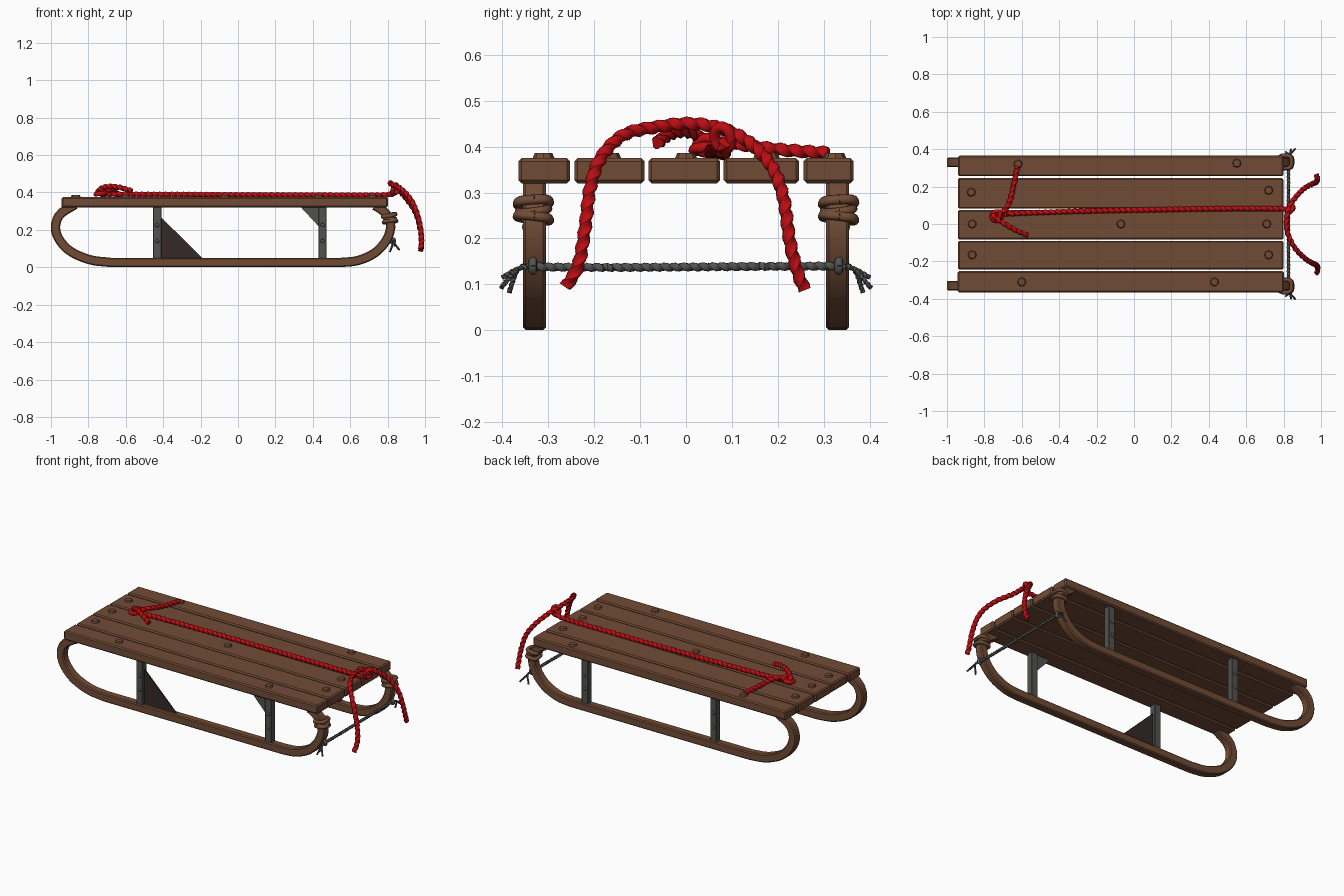
import bpy, bmesh, math, random
from mathutils import Vector, Quaternion

if "Cube" in bpy.data.objects:
    bpy.data.objects.remove(bpy.data.objects["Cube"])

random.seed(3)

def material(name, rgb):
    m = bpy.data.materials.new(name)
    m.diffuse_color = (*rgb, 1)
    m.use_nodes = True
    m.node_tree.nodes["Principled BSDF"].inputs["Base Color"].default_value = m.diffuse_color
    return m

WOOD = material("brown wood", (0.165, 0.071, 0.036))
RED = material("red rope", (0.50, 0.004, 0.006))
GREY = material("grey metal", (0.085, 0.085, 0.08))
DARK = material("dark brown plate", (0.035, 0.022, 0.021))

def finish(name, bm, mat, angle=35):
    bmesh.ops.recalc_face_normals(bm, faces=bm.faces)
    me = bpy.data.meshes.new(name)
    bm.to_mesh(me)
    bm.free()
    me.materials.append(mat)
    ob = bpy.data.objects.new(name, me)
    bpy.context.collection.objects.link(ob)
    bpy.ops.object.select_all(action='DESELECT')
    ob.select_set(True)
    bpy.context.view_layer.objects.active = ob
    bpy.ops.object.shade_smooth_by_angle(angle=math.radians(angle))
    return ob

def box(name, lo, hi, mat, bevel=0.0):
    bm = bmesh.new()
    bmesh.ops.create_cube(bm, size=1)
    for v in bm.verts:
        v.co = [(a + b) / 2 + c * (b - a) for a, b, c in zip(lo, hi, v.co)]
    if bevel:
        bmesh.ops.bevel(bm, geom=bm.edges[:], offset=bevel, segments=1, affect='EDGES')
    return finish(name, bm, mat, 20)

def smooth_path(pts, step=0.008):
    """Catmull-Rom curve through the points, sampled about every step."""
    p = [Vector(q) for q in pts]
    p = [2 * p[0] - p[1]] + p + [2 * p[-1] - p[-2]]
    out = []
    for a, b, c, d in zip(p, p[1:], p[2:], p[3:]):
        n = max(2, int((c - b).length / step))
        for i in range(n):
            t = i / n
            out.append(0.5 * (2 * b + (c - a) * t + (2 * a - 5 * b + 4 * c - d) * t * t
                              + (3 * b - a - 3 * c + d) * t ** 3))
    return out + [p[-2]]

def sweep(name, path, profile, mat, ref=(0, 1, 0), pitch=0, angle=35):
    """Sweep a 2D profile along a path, optionally twisting it."""
    bm = bmesh.new()
    n, rings, dist, last = Vector(ref), [], 0, None
    for i, p in enumerate(path):
        t = (path[min(i + 1, len(path) - 1)] - path[max(i - 1, 0)]).normalized()
        n = (n - t * n.dot(t)).normalized()
        b = t.cross(n)
        dist += (p - last).length if last is not None else 0
        last = p
        q = Quaternion(t, dist / pitch * math.tau if pitch else 0)
        rings.append([bm.verts.new(p + q @ (n * u + b * v)) for u, v in profile])
    k = len(profile)
    for r, s in zip(rings, rings[1:]):
        for j in range(k):
            bm.faces.new((r[j], r[(j + 1) % k], s[(j + 1) % k], s[j]))
    bm.faces.new(rings[0])
    bm.faces.new(rings[-1])
    return finish(name, bm, mat, angle)

def lobed(r, depth=0.16, n=15):
    return [(r * (1 + depth * math.cos(3 * a)) * math.cos(a),
             r * (1 + depth * math.cos(3 * a)) * math.sin(a))
            for a in (math.tau * i / n for i in range(n))]

def rope(name, pts, r=0.0135, mat=RED):
    return sweep(name, smooth_path(pts), lobed(r), mat, (0.1, 0.2, 0.97), r * 7, 50)

def loop(name, center, u, v, r, mat, power=1.0):
    """Closed rope ring spanned by the half axes u and v."""
    f = lambda x: math.copysign(abs(x) ** power, x)
    c, u, v = Vector(center), Vector(u), Vector(v)
    path = [c + u * f(math.cos(a)) + v * f(math.sin(a))
            for a in (math.tau * i / 32 + 0.01 for i in range(33))]
    return sweep(name, path, lobed(r, 0.06, 10), mat, u.cross(v).normalized(), 0, 50)

# Seat planks with chipped, slightly uneven ends
for i, (y0, y1) in enumerate([(-.365, -.252), (-.243, -.090), (-.082, .074), (.082, .246), (.256, .365)]):
    e = random.uniform(0, 0.008)
    box(f"seat_plank_{i + 1}", (-0.945 + e, y0, 0.32), (0.803 - e, y1, 0.375), WOOD, 0.007)

# Low domed bolts on the seat
for i, (x, y) in enumerate([(.55, .325), (.72, .18), (.71, 0), (.72, -.165), (.43, -.31), (-.07, 0),
                            (-.60, -.31), (-.865, -.165), (-.865, 0), (-.87, .17), (-.62, .32)]):
    bm = bmesh.new()
    bmesh.ops.create_cone(bm, cap_ends=True, segments=8, radius1=0.025, radius2=0.019, depth=0.014)
    bmesh.ops.translate(bm, verts=bm.verts, vec=(x, y, 0.379))
    finish(f"seat_bolt_{i + 1}", bm, WOOD, 20)

# Bent runners: two curled ends joined by a straight bottom
rear_curl = [(-.87, 0, .335), (-.92, 0, .307), (-.958, 0, .275), (-.976, 0, .215), (-.957, 0, .15),
             (-.895, 0, .085), (-.79, 0, .04), (-.68, 0, .026)]
front_curl = [(.55, 0, .026), (.64, 0, .036), (.73, 0, .076), (.79, 0, .14), (.816, 0, .21),
              (.804, 0, .27), (.765, 0, .31), (.73, 0, .33)]
h = 0.025
square = [(-h, -h + .006), (-h + .006, -h), (h - .006, -h), (h, -h + .006),
          (h, h - .006), (h - .006, h), (-h + .006, h), (-h, h - .006)]

for side, s in (("front", -1), ("back", 1)):
    off = Vector((0, 0.33 * s, 0))
    path = [p + off for p in smooth_path(rear_curl, 0.02) + smooth_path(front_curl, 0.02)]
    sweep(f"{side}_runner", path, square, WOOD, (0, 1, 0), 0, 30)

    # Metal struts with bolts on the outer face
    for n, x in (("rear", -0.432), ("fore", 0.452)):
        box(f"{side}_{n}_strut", (x - .022, s * .33 - .02, .04), (x + .022, s * .33 + .02, .325), GREY, 0.003)
        for z in (0.14, 0.225):
            bm = bmesh.new()
            bmesh.ops.create_uvsphere(bm, u_segments=8, v_segments=6, radius=0.011)
            for v in bm.verts:
                v.co = (v.co.x + x, v.co.y * 0.6 + s * 0.35, v.co.z + z)
            finish(f"{side}_{n}_strut_bolt", bm, GREY)

    # Cord wrapped round the curled runner end
    loop(f"{side}_wrap_upper", (.808, s * .332, .278), (.034, 0, .006), (0, .034, .002), .011, WOOD, .6)
    loop(f"{side}_wrap_middle", (.811, s * .332, .262), (.032, 0, -.004), (0, .032, .004), .009, WOOD, .6)
    loop(f"{side}_wrap_lower", (.813, s * .332, .245), (.033, 0, .004), (0, .034, -.004), .011, WOOD, .6)

    # Knot and frayed ends of the grey tie cord
    loop(f"{side}_tie_knot", (.828, s * .333, .14), (.008, 0, 0), (0, 0, .011), .009, GREY)
    for k, end in enumerate([(.862, .402, .093), (.812, .385, .083), (.84, .40, .115)]):
        x, y, z = end
        rope(f"{side}_tie_fray_{k + 1}", [(.826, s * .33, .14), (.832, s * .365, .134), (x, s * y, z)], .0055, GREY)

# Tie cord between the runners
rope("tie_cord", [(.826, -.34, .138), (.826, -.15, .137), (.826, .15, .139), (.826, .34, .14)], .009, GREY)

# Triangular gussets on the front side
def gusset(name, tri, mat, y0, y1):
    bm = bmesh.new()
    a = [bm.verts.new((x, y0, z)) for x, z in tri]
    b = [bm.verts.new((x, y1, z)) for x, z in tri]
    bm.faces.new(a)
    bm.faces.new(b)
    for i in range(3):
        j = (i + 1) % 3
        bm.faces.new((a[i], a[j], b[j], b[i]))
    finish(name, bm, mat, 20)

gusset("rear_gusset", [(-.412, .045), (-.412, .268), (-.185, .045)], DARK, -.334, -.326)
gusset("fore_gusset", [(.335, .322), (.435, .322), (.435, .215)], GREY, -.342, -.318)

# Red pull rope lying along the seat
rope("pull_rope", [(-.735, .045, .39), (-.66, .055, .39), (-.3, .068, .389), (.1, .076, .387),
                   (.5, .082, .386), (.75, .082, .386), (.83, .08, .393), (.855, .085, .41)])

# Hand loop hanging over the front
rope("hand_loop", [(.978, -.262, .095), (.982, -.235, .14), (.975, -.22, .22), (.95, -.208, .31),
                   (.915, -.185, .375), (.865, -.135, .425), (.825, -.06, .443), (.815, .01, .45),
                   (.825, .075, .44), (.855, .13, .415), (.905, .185, .36), (.95, .212, .29),
                   (.975, .225, .2), (.98, .24, .135), (.978, .258, .088)])
loop("hand_loop_knot", (.838, .08, .418), (.008, .018, -.004), (.01, 0, .024), .012, RED)

# Loose tails and knot at the rear end of the pull rope
rope("rear_tail_long", [(-.73, .05, .395), (-.69, .075, .41), (-.665, .12, .405), (-.645, .2, .394), (-.622, .31, .386)])
rope("rear_tail_short", [(-.755, .05, .395), (-.735, .03, .42), (-.69, .0, .433), (-.63, -.035, .427), (-.567, -.062, .408)])
loop("rear_knot", (-.735, .042, .394), (.026, .006, .004), (-.004, .024, 0), .012, RED)
loop("rear_knot_cross", (-.722, .045, .402), (.006, .022, 0), (.004, 0, .016), .011, RED)
